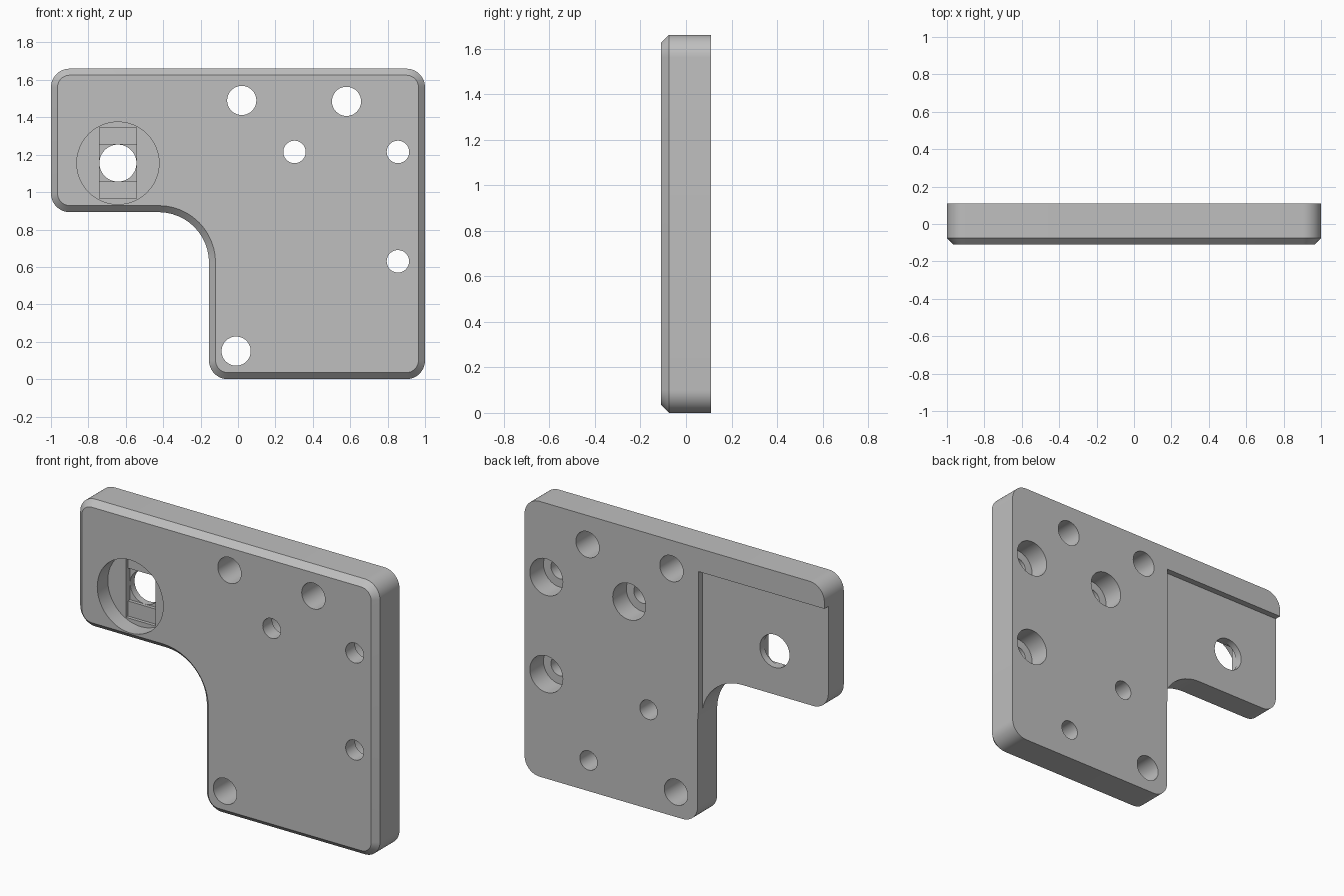
import bpy
import bmesh
from math import radians
from mathutils import Vector, Matrix

if "Cube" in bpy.data.objects:
    bpy.data.objects.remove(bpy.data.objects["Cube"])

FRONT, BACK, CHAMFER = -0.11, 0.11, 0.035

grey = bpy.data.materials.new("plain grey")
grey.use_nodes = True
colour = (0.52, 0.52, 0.52, 1)
grey.diffuse_color = colour
grey.node_tree.nodes["Principled BSDF"].inputs["Base Color"].default_value = colour


def new_object(name, bm):
    bmesh.ops.recalc_face_normals(bm, faces=bm.faces)
    mesh = bpy.data.meshes.new(name)
    bm.to_mesh(mesh)
    bm.free()
    mesh.materials.append(grey)
    obj = bpy.data.objects.new(name, mesh)
    bpy.context.collection.objects.link(obj)
    return obj


# Outline corners, counter-clockwise: x, z, fillet radius
CORNERS = [(-1, 0.893, 0.1), (-0.155, 0.893, 0.27), (-0.155, 0, 0.1),
           (1, 0, 0.1), (1, 1.66, 0.1), (-1, 1.66, 0.1)]


def outline(inset, steps=12):
    """Filleted outline moved inwards by inset."""
    points = []
    for i, (x, z, r) in enumerate(CORNERS):
        here = Vector((x, z))
        a = (here - Vector(CORNERS[i - 1][:2])).normalized()
        b = (Vector(CORNERS[(i + 1) % len(CORNERS)][:2]) - here).normalized()
        turn = 1 if a.cross(b) > 0 else -1
        corner = here + turn * inset * (b - a)
        r -= turn * inset
        centre = corner + r * (b - a)
        for k in range(steps + 1):
            t = Matrix.Rotation(turn * radians(90) * k / steps, 2)
            points.append(centre + t @ (-b * r))
    return points


# Plate body, chamfered around the front face
bm = bmesh.new()
rings = []
for y, inset in ((FRONT, CHAMFER), (FRONT + CHAMFER, 0), (BACK, 0)):
    rings.append([bm.verts.new((p.x, y, p.y)) for p in outline(inset)])
for lower, upper in zip(rings, rings[1:]):
    for i in range(len(lower)):
        bm.faces.new((lower[i - 1], lower[i], upper[i], upper[i - 1]))
bm.faces.new(rings[0])
bm.faces.new(rings[-1])
plate = new_object("mounting_plate", bm)


def cut(bm):
    """Subtract a closed shape from the plate."""
    cutter = new_object("cutter", bm)
    cutter.hide_render = True
    mod = plate.modifiers.new("cut", 'BOOLEAN')
    mod.operation = 'DIFFERENCE'
    mod.solver = 'EXACT'
    mod.object = cutter
    bpy.context.view_layer.objects.active = plate
    bpy.ops.object.modifier_apply(modifier=mod.name)
    bpy.data.objects.remove(cutter)


def cut_hole(x, z, r, y0=-0.3, y1=0.3):
    bm = bmesh.new()
    place = Matrix.Translation((x, (y0 + y1) / 2, z)) @ Matrix.Rotation(radians(90), 4, 'X')
    bmesh.ops.create_cone(bm, cap_ends=True, segments=48, radius1=r, radius2=r,
                          depth=y1 - y0, matrix=place)
    cut(bm)


def cut_box(x0, x1, y0, y1, z0, z1):
    bm = bmesh.new()
    size = Matrix.Diagonal((x1 - x0, y1 - y0, z1 - z0, 1))
    place = Matrix.Translation(((x0 + x1) / 2, (y0 + y1) / 2, (z0 + z1) / 2))
    bmesh.ops.create_cube(bm, size=1, matrix=place @ size)
    cut(bm)


# Recess on the back of the arm, below a top lip
cut_box(-1.2, -0.16, BACK - 0.038, 0.3, 0.5, 1.52)

# Plain through holes
for x, z in ((0.02, 1.49), (0.58, 1.485), (-0.01, 0.15)):
    cut_hole(x, z, 0.078)

# Screw holes counterbored from the back
for x, z in ((0.855, 1.215), (0.302, 1.215), (0.855, 0.63)):
    cut_hole(x, z, 0.06)
    cut_hole(x, z, 0.11, BACK - 0.13, 0.3)

# Blind holes in the back
for x, z in ((0.173, 0.597), (0.573, 0.185)):
    cut_hole(x, z, 0.058, BACK - 0.15, 0.3)

# Large front counterbore, stepping through a slot and a square to a round hole
cx, cz, r = -0.642, 1.155, 0.099
cut_hole(cx, cz, r)
cut_hole(cx, cz, 0.22, -0.3, FRONT + 0.1)
half = 0.19
cut_box(cx - r, cx + r, -0.3, FRONT + 0.12, cz - half, cz + half)
cut_box(cx - r, cx + r, -0.3, FRONT + 0.14, cz - r, cz + r)

# Smooth fillets and bores, sharp edges elsewhere
bpy.ops.object.select_all(action='DESELECT')
plate.select_set(True)
bpy.context.view_layer.objects.active = plate
bpy.ops.object.shade_smooth_by_angle(angle=radians(30))
